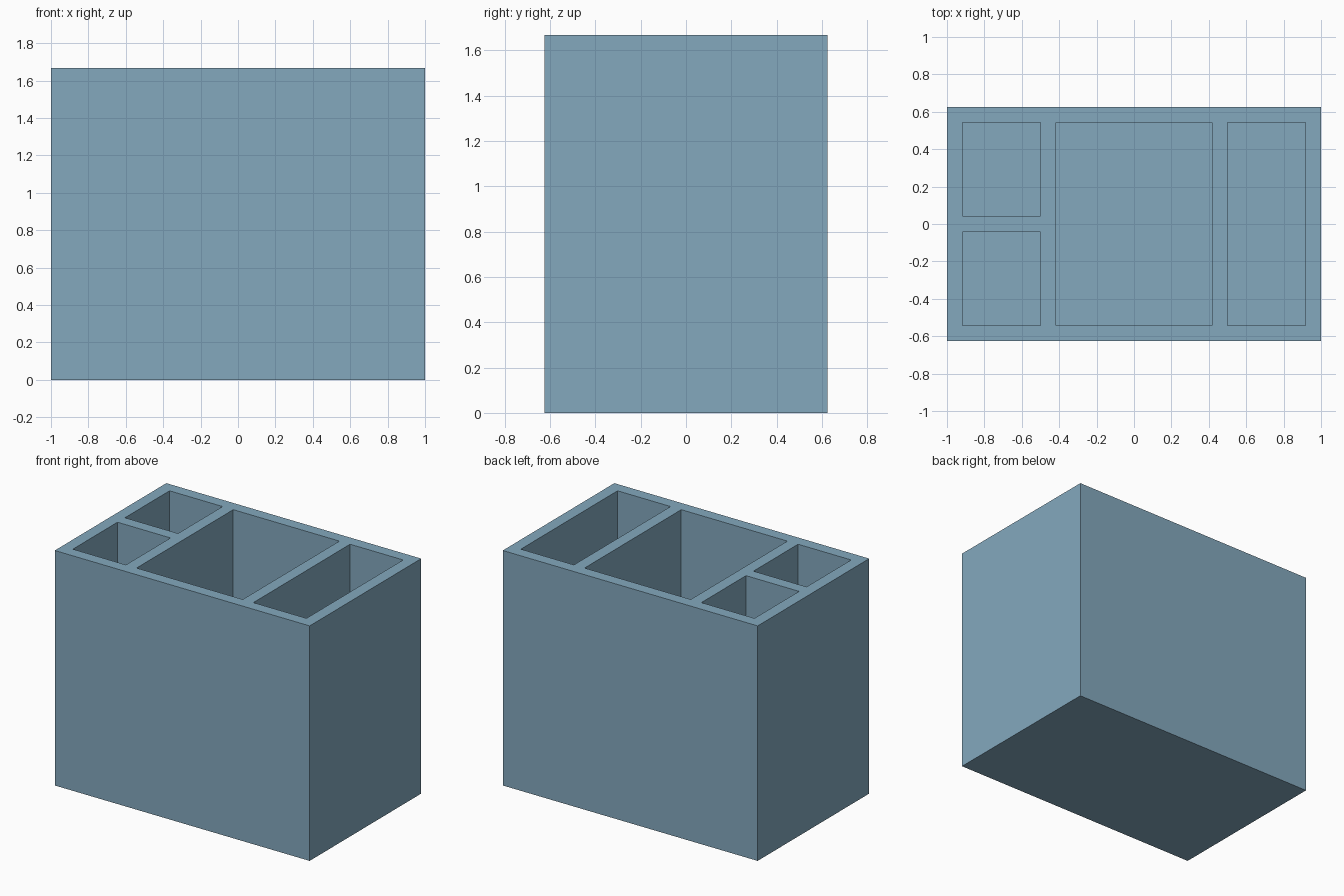
import bpy
import bmesh
from mathutils import Matrix, Vector

if "Cube" in bpy.data.objects:
    bpy.data.objects.remove(bpy.data.objects["Cube"])

U = 1 / 12                      # wall thickness, the module of the whole design
WIDTH, DEPTH, HEIGHT = 24 * U, 15 * U, 20 * U
FLOOR = U

blue = bpy.data.materials.new("dusty_blue")
blue.diffuse_color = (0.23, 0.395, 0.515, 1)
blue.use_nodes = True
blue.node_tree.nodes["Principled BSDF"].inputs["Base Color"].default_value = blue.diffuse_color


def add_box(bm, lo, hi):
    lo, hi = Vector(lo), Vector(hi)
    size = hi - lo
    bmesh.ops.create_cube(bm, size=1, matrix=Matrix.Translation((lo + hi) / 2)
                          @ Matrix.Diagonal((*size, 1)))


def make_object(name, boxes):
    bm = bmesh.new()
    for lo, hi in boxes:
        add_box(bm, lo, hi)
    mesh = bpy.data.meshes.new(name)
    bm.to_mesh(mesh)
    bm.free()
    mesh.materials.append(blue)
    obj = bpy.data.objects.new(name, mesh)
    bpy.context.collection.objects.link(obj)
    return obj


# Solid outer block
organizer = make_object("desk_organizer", [
    ((-WIDTH / 2, -DEPTH / 2, 0), (WIDTH / 2, DEPTH / 2, HEIGHT))])

# Compartments: two small on the left, one wide in the middle, one long on the right
pockets = [(-11, -6, -6.5, -0.5), (-11, -6, 0.5, 6.5),
           (-5, 5, -6.5, 6.5), (6, 11, -6.5, 6.5)]
cutter = make_object("compartment_cutter", [
    ((x0 * U, y0 * U, FLOOR), (x1 * U, y1 * U, HEIGHT + U))
    for x0, x1, y0, y1 in pockets])
cutter.hide_render = True

# Hollow out the block, then drop the cutter
cut = organizer.modifiers.new("compartments", 'BOOLEAN')
cut.operation = 'DIFFERENCE'
cut.solver = 'EXACT'
cut.object = cutter
bpy.context.view_layer.objects.active = organizer
bpy.ops.object.modifier_apply(modifier=cut.name)
bpy.data.objects.remove(cutter)
